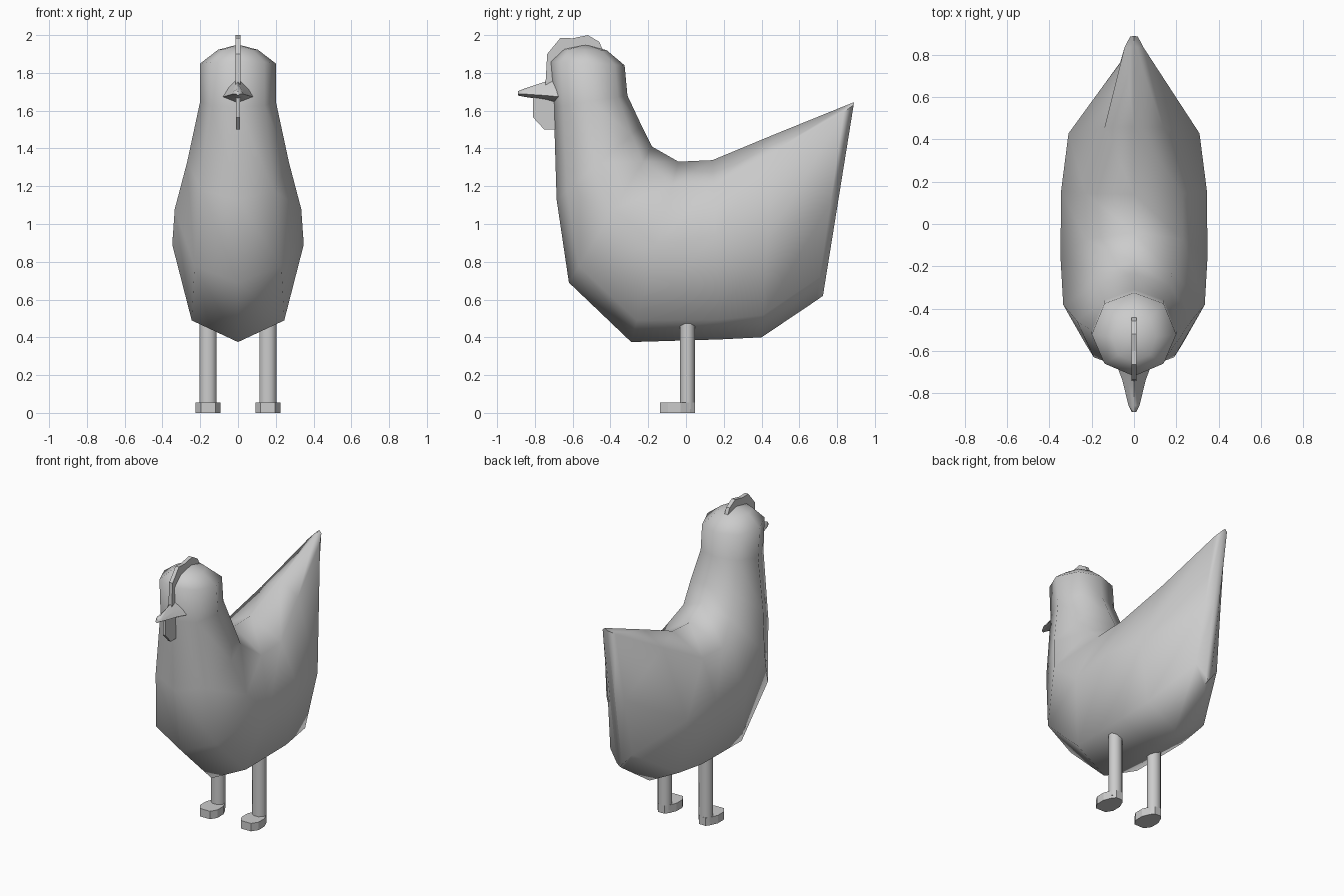
import bpy, bmesh, math

if "Cube" in bpy.data.objects:
    bpy.data.objects.remove(bpy.data.objects["Cube"], do_unlink=True)

grey = bpy.data.materials.new("plain grey")
grey.use_nodes = True
grey.diffuse_color = (0.6, 0.6, 0.6, 1)
grey.node_tree.nodes["Principled BSDF"].inputs["Base Color"].default_value = (0.6, 0.6, 0.6, 1)


def finish(name, bm, smooth=None):
    """Turn a bmesh into a named object, optionally smooth with sharp edges kept."""
    bmesh.ops.recalc_face_normals(bm, faces=bm.faces)
    mesh = bpy.data.meshes.new(name)
    bm.to_mesh(mesh)
    bm.free()
    mesh.materials.append(grey)
    ob = bpy.data.objects.new(name, mesh)
    bpy.context.collection.objects.link(ob)
    if smooth:
        bpy.ops.object.select_all(action='DESELECT')
        ob.select_set(True)
        bpy.context.view_layer.objects.active = ob
        bpy.ops.object.shade_smooth_by_angle(angle=math.radians(smooth))
    return ob


def loft(name, rings, smooth, apex=None):
    """Bridge equal-sized rings; cap the ends, the last one with an apex if given."""
    bm = bmesh.new()
    vr = [[bm.verts.new(p) for p in ring] for ring in rings]
    n = len(vr[0])
    for a, b in zip(vr, vr[1:]):
        for i in range(n):
            j = (i + 1) % n
            bm.faces.new((a[i], a[j], b[j], b[i]))
    bm.faces.new(vr[0])
    if apex:
        tip = bm.verts.new(apex)
        for i in range(n):
            bm.faces.new((vr[-1][i], vr[-1][(i + 1) % n], tip))
    else:
        bm.faces.new(vr[-1])
    return finish(name, bm, smooth)


def section(top, bottom, sides):
    """Symmetric ring; sides are (half width, fraction from top to bottom)."""
    def at(x, f):
        return (x, top[0] + (bottom[0] - top[0]) * f, top[1] + (bottom[1] - top[1]) * f)
    return ([at(0, 0)] + [at(w, f) for w, f in sides] + [at(0, 1)]
            + [at(-w, f) for w, f in reversed(sides)])


def plate(name, outline, thickness):
    """Flat vertical plate on the centre line from a (y, z) outline."""
    h = thickness / 2
    return loft(name, [[(x, y, z) for y, z in outline] for x in (-h, h)], None)


# Body: sections run from the rounded tail edge forward under a ridged back,
# then turn up through the neck
body = [
    section((0.89, 1.645), (0.725, 0.62), [(0.018, 0.015), (0.02, 0.5), (0.02, 0.98)]),
    section((0.84, 1.625), (0.69, 0.595), [(0.045, 0.03), (0.065, 0.5), (0.085, 0.88)]),
    section((0.46, 1.471), (0.40, 0.40), [(0.14, 0.085), (0.31, 0.52), (0.23, 0.89)]),
    section((0.14, 1.338), (0.18, 0.389), [(0.23, 0.13), (0.345, 0.42), (0.245, 0.89)]),
    section((-0.04, 1.33), (-0.29, 0.375), [(0.23, 0.13), (0.348, 0.46), (0.245, 0.88)]),
    section((-0.18, 1.41), (-0.62, 0.69), [(0.18, 0.11), (0.335, 0.46), (0.23, 0.88)]),
    section((-0.235, 1.52), (-0.685, 1.13), [(0.17, 0.12), (0.27, 0.5), (0.19, 0.88)]),
    section((-0.31, 1.68), (-0.70, 1.62), [(0.14, 0.13), (0.20, 0.5), (0.14, 0.87)]),
    section((-0.325, 1.84), (-0.72, 1.86), [(0.14, 0.13), (0.20, 0.5), (0.14, 0.85)]),
    section((-0.42, 1.92), (-0.65, 1.925), [(0.075, 0.13), (0.105, 0.5), (0.075, 0.87)]),
]
loft("body", body, 65, apex=(0, -0.53, 1.95))

# Beak: wide at the face, shrinking to a blunt tip
loft("beak", [
    section((-0.66, 1.80), (-0.66, 1.63), [(0.06, 0.45), (0.085, 0.75)]),
    section((-0.74, 1.755), (-0.74, 1.655), [(0.03, 0.4), (0.055, 0.75)]),
    section((-0.86, 1.715), (-0.86, 1.674), [(0.02, 0.25), (0.026, 0.65)]),
    section((-0.89, 1.703), (-0.89, 1.68), [(0.007, 0.25), (0.01, 0.65)]),
], 65)

# Comb and wattle
plate("comb", [(-0.745, 1.72), (-0.735, 1.90), (-0.665, 1.985), (-0.60, 1.983), (-0.52, 2.0),
               (-0.46, 1.965), (-0.43, 1.90), (-0.53, 1.90), (-0.64, 1.86), (-0.68, 1.72)], 0.026)
plate("wattle", [(-0.81, 1.67), (-0.81, 1.565), (-0.75, 1.5), (-0.685, 1.5), (-0.685, 1.67)], 0.02)

# Legs and feet
for side, sx in (("left", 1), ("right", -1)):
    cx = 0.158 * sx
    ring = [(0.049 * math.cos(math.radians(22.5 + 45 * i)),
             0.042 * math.sin(math.radians(22.5 + 45 * i))) for i in range(8)]
    loft(side + "_leg", [[(cx + x, 0.008 + y, z) for x, y in ring] for z in (0.02, 0.50)], 50)
    half = [(0.025, 0.047), (0.045, 0.02), (0.066, -0.03), (0.066, -0.095), (0.038, -0.138)]
    foot = half + [(-x, y) for x, y in reversed(half)]
    loft(side + "_foot", [[(cx + x, y, z) for x, y in foot] for z in (0, 0.055)], None)
